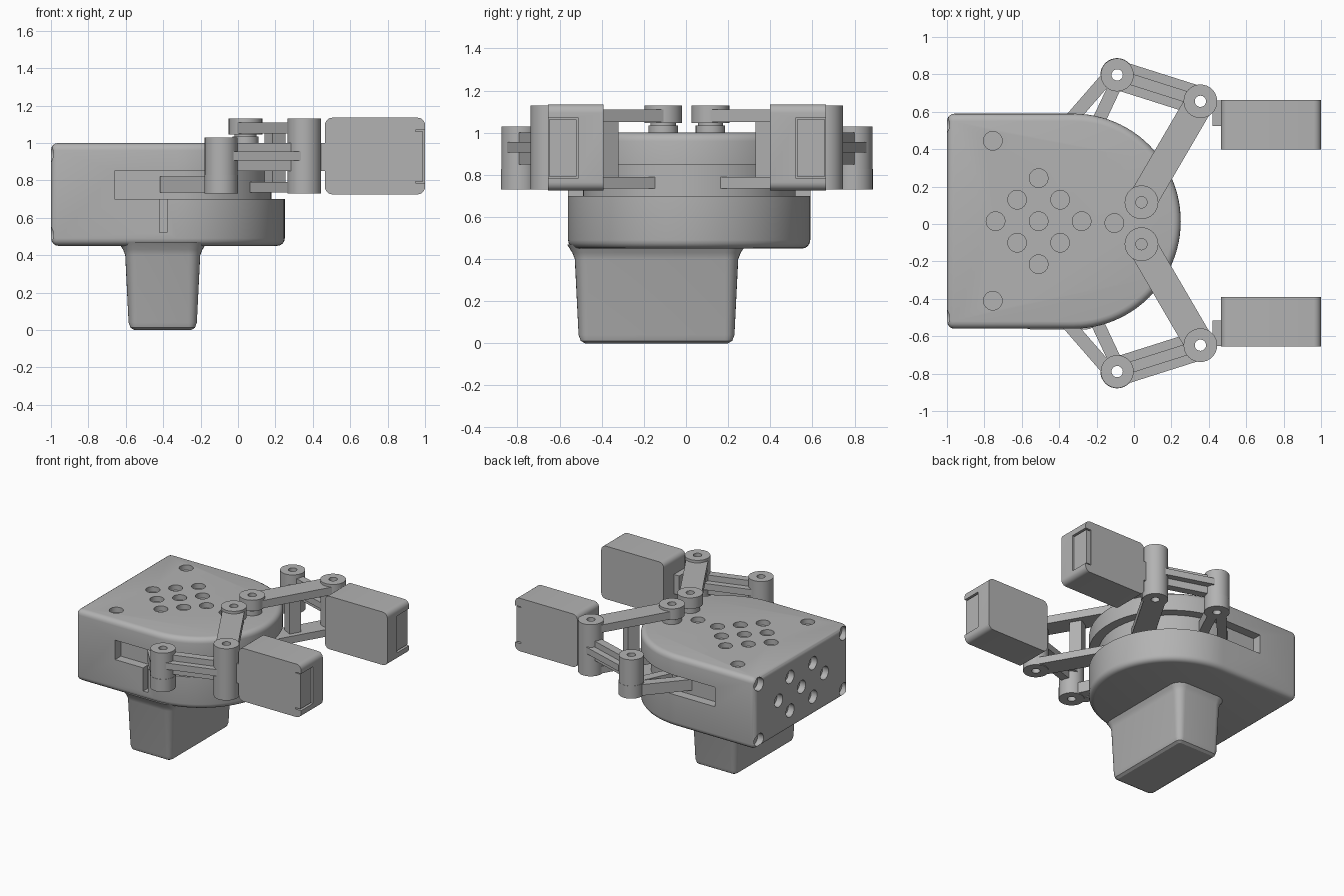
import bpy, bmesh, math
from mathutils import Vector

cube = bpy.data.objects.get("Cube")
if cube:
    bpy.data.objects.remove(cube)

grey = bpy.data.materials.new("plain grey")
grey.use_nodes = True
grey.diffuse_color = (0.45, 0.45, 0.45, 1)
grey.node_tree.nodes["Principled BSDF"].inputs["Base Color"].default_value = grey.diffuse_color


def finish(bm, name):
    bmesh.ops.recalc_face_normals(bm, faces=bm.faces)
    mesh = bpy.data.meshes.new(name)
    bm.to_mesh(mesh)
    bm.free()
    mesh.materials.append(grey)
    ob = bpy.data.objects.new(name, mesh)
    bpy.context.collection.objects.link(ob)
    return ob


def loft(name, rings, along_y=False):
    """Skin a stack of (outline, height) rings and cap both ends."""
    bm = bmesh.new()
    loops = []
    for pts, h in rings:
        loops.append([bm.verts.new((a, h, b) if along_y else (a, b, h)) for a, b in pts])
    n = len(loops[0])
    for lo, hi in zip(loops, loops[1:]):
        for i in range(n):
            j = (i + 1) % n
            bm.faces.new((lo[i], lo[j], hi[j], hi[i]))
    bm.faces.new(loops[0])
    bm.faces.new(loops[-1])
    return finish(bm, name)


def prism(name, pts, h0, h1, along_y=False):
    return loft(name, [(pts, h0), (pts, h1)], along_y)


def circle(c, r, n=32):
    return [(c[0] + r * math.cos(math.tau * i / n), c[1] + r * math.sin(math.tau * i / n))
            for i in range(n)]


def rounded(a0, a1, b0, b1, r, n=6):
    pts = []
    corners = ((a1 - r, b1 - r), (a0 + r, b1 - r), (a0 + r, b0 + r), (a1 - r, b0 + r))
    for k, (a, b) in enumerate(corners):
        for i in range(n + 1):
            t = (k + i / n) * math.pi / 2
            pts.append((a + r * math.cos(t), b + r * math.sin(t)))
    return pts


def box(name, x0, x1, y0, y1, z0, z1):
    return prism(name, [(x0, y0), (x1, y0), (x1, y1), (x0, y1)], z0, z1)


def d_shape(back, r, n=48):
    """Straight back and sides with a round nose."""
    cx, cy = -0.325, 0.015
    arc = [(cx + r * math.cos(t), cy + r * math.sin(t))
           for t in (math.pi * (i / n - 0.5) for i in range(n + 1))]
    return arc + [(back, cy + r), (back, cy - r)]


def tube(name, c, r, hole, z0, z1, n=32):
    bm = bmesh.new()
    loops = [[bm.verts.new((x, y, z)) for x, y in circle(c, rad, n)]
             for rad, z in ((r, z0), (r, z1), (hole, z1), (hole, z0))]
    for k in range(4):
        a, b = loops[k], loops[(k + 1) % 4]
        for i in range(n):
            j = (i + 1) % n
            bm.faces.new((a[i], a[j], b[j], b[i]))
    return finish(bm, name)


def bar(name, p, q, half, z0, z1, trim=0.045):
    """Flat bar between two pivots, stopped short of the pin holes."""
    p, q = Vector(p), Vector(q)
    d = (q - p).normalized()
    side = Vector((-d.y, d.x)) * half
    p, q = p + d * trim, q - d * trim
    return prism(name, [tuple(v) for v in (p - side, q - side, q + side, p + side)], z0, z1)


def apply(ob, kind, **settings):
    mod = ob.modifiers.new(kind, kind)
    for key, value in settings.items():
        setattr(mod, key, value)
    bpy.context.view_layer.objects.active = ob
    bpy.ops.object.modifier_apply(modifier=mod.name)


def cut(ob, *cutters):
    for c in cutters:
        c.hide_render = True
        apply(ob, "BOOLEAN", operation="DIFFERENCE", solver="EXACT", object=c)
        bpy.data.objects.remove(c)


# Housing with rounded rims
body = prism("housing", d_shape(-1, 0.575), 0.45, 1.0)
apply(body, "BEVEL", width=0.04, segments=4, limit_method="ANGLE", angle_limit=math.radians(40))

# Slot around the nose and a narrow upright slot on one side
ring = prism("slot_cutter", d_shape(-0.66, 0.72), 0.70, 0.85)
cut(ring, prism("slot_core", d_shape(-0.8, 0.505), 0.6, 0.95))
cut(body, ring, box("side_slot_cutter", -0.42, -0.38, -0.7, -0.51, 0.52, 0.72))

# Screw holes on the top
step = 0.115
top_holes = [(-0.51 + (i + j) * step, 0.015 + (i - j) * step)
             for i in (-1, 0, 1) for j in (-1, 0, 1)]
top_holes += [(-0.105, 0.005), (-0.755, 0.445), (-0.755, -0.41)]
for c in top_holes:
    cut(body, prism("top_hole_cutter", circle(c, 0.05, 24), 0.96, 1.1))

# Screw holes on the back
back_holes = [(0, 0), (-0.28, 0), (0.28, 0)]
back_holes += [(sy * 0.14, sz * 0.13) for sy in (-1, 1) for sz in (-1, 1)]
back_holes += [(sy * 0.515, sz * 0.215) for sy in (-1, 1) for sz in (-1, 1)]
for y, z in back_holes:
    hole = prism("back_hole_cutter", circle((0, 0), 0.05, 24), -1.1, -0.95)
    for v in hole.data.vertices:
        x, w, h = v.co
        v.co = (h, 0.015 + y + x, 0.725 + z + w)
    bm = bmesh.new()
    bm.from_mesh(hole.data)
    bmesh.ops.recalc_face_normals(bm, faces=bm.faces)
    bm.to_mesh(hole.data)
    bm.free()
    cut(body, hole)

# Tapered base with a small flare under the housing
levels = [(0, -0.03), (0.012, -0.01), (0.04, 0), (0.40, 0.018), (0.43, 0.03), (0.47, 0.055)]
loft("base_block", [(rounded(-0.585 - g, -0.22 + g, -0.51 - g, 0.23 + g, 0.045 + g), z)
                    for z, g in levels])

# Two mirrored linkage arms with fingers
for s, tag in ((1, "left"), (-1, "right")):
    def at(x, y):
        return (x, 0.004 + s * y)

    def side_box(name, x0, x1, y0, y1, z0, z1):
        a, b = sorted((at(0, y0)[1], at(0, y1)[1]))
        return box(f"{tag}_{name}", x0, x1, a, b, z0, z1)

    inner, outer, elbow = at(0.04, 0.112), at(0.355, 0.652), at(-0.09, 0.793)

    # Pivots
    tube(f"{tag}_inner_washer", inner, 0.07, 0.03, 0.99, 1.035)
    tube(f"{tag}_inner_spacer", inner, 0.06, 0.03, 1.03, 1.05)
    tube(f"{tag}_inner_pivot", inner, 0.09, 0.03, 1.045, 1.13)
    tube(f"{tag}_outer_pivot", outer, 0.09, 0.03, 0.73, 1.13)
    tube(f"{tag}_elbow_lower", elbow, 0.09, 0.03, 0.73, 0.828)
    tube(f"{tag}_elbow_upper", elbow, 0.088, 0.03, 0.828, 1.03)

    # Upper and lower drive links with a post between them
    bar(f"{tag}_upper_link", inner, outer, 0.078, 1.05, 1.11)
    bar(f"{tag}_lower_link", inner, outer, 0.078, 0.735, 0.79)
    bar(f"{tag}_link_post", at(0.175, 0.345), at(0.22, 0.422), 0.04, 0.78, 1.06, trim=0)

    # Follower link: flat flange with a tall rib
    bar(f"{tag}_follower_flange", elbow, outer, 0.078, 0.905, 0.955)
    bar(f"{tag}_follower_rib", elbow, outer, 0.03, 0.85, 1.0)

    # Forked anchor from the housing to the elbow
    bar(f"{tag}_anchor_long", at(-0.42, 0.46), at(-0.115, 0.81), 0.035, 0.735, 0.82)
    bar(f"{tag}_anchor_short", at(-0.24, 0.44), at(-0.07, 0.80), 0.035, 0.735, 0.82)

    # Finger block, its mounting tab and the end pad set in a notch
    side_box("finger_tab", 0.42, 0.50, 0.52, 0.655, 0.85, 1.0)
    y0, y1 = sorted((at(0, 0.395)[1], at(0, 0.66)[1]))
    finger = prism(f"{tag}_finger", rounded(0.465, 1.0, 0.725, 1.135, 0.04), y0, y1, along_y=True)
    cut(finger, side_box("notch_cutter", 0.95, 1.1, 0.515, 0.8, 0.785, 1.07))
    side_box("finger_pad", 0.94, 0.99, 0.523, 0.655, 0.793, 1.062)

# Smooth curved faces, keep crisp edges
bpy.ops.object.select_all(action="DESELECT")
for ob in bpy.context.collection.objects:
    if ob.type == "MESH":
        ob.select_set(True)
        bpy.context.view_layer.objects.active = ob
bpy.ops.object.shade_smooth_by_angle(angle=math.radians(30))
